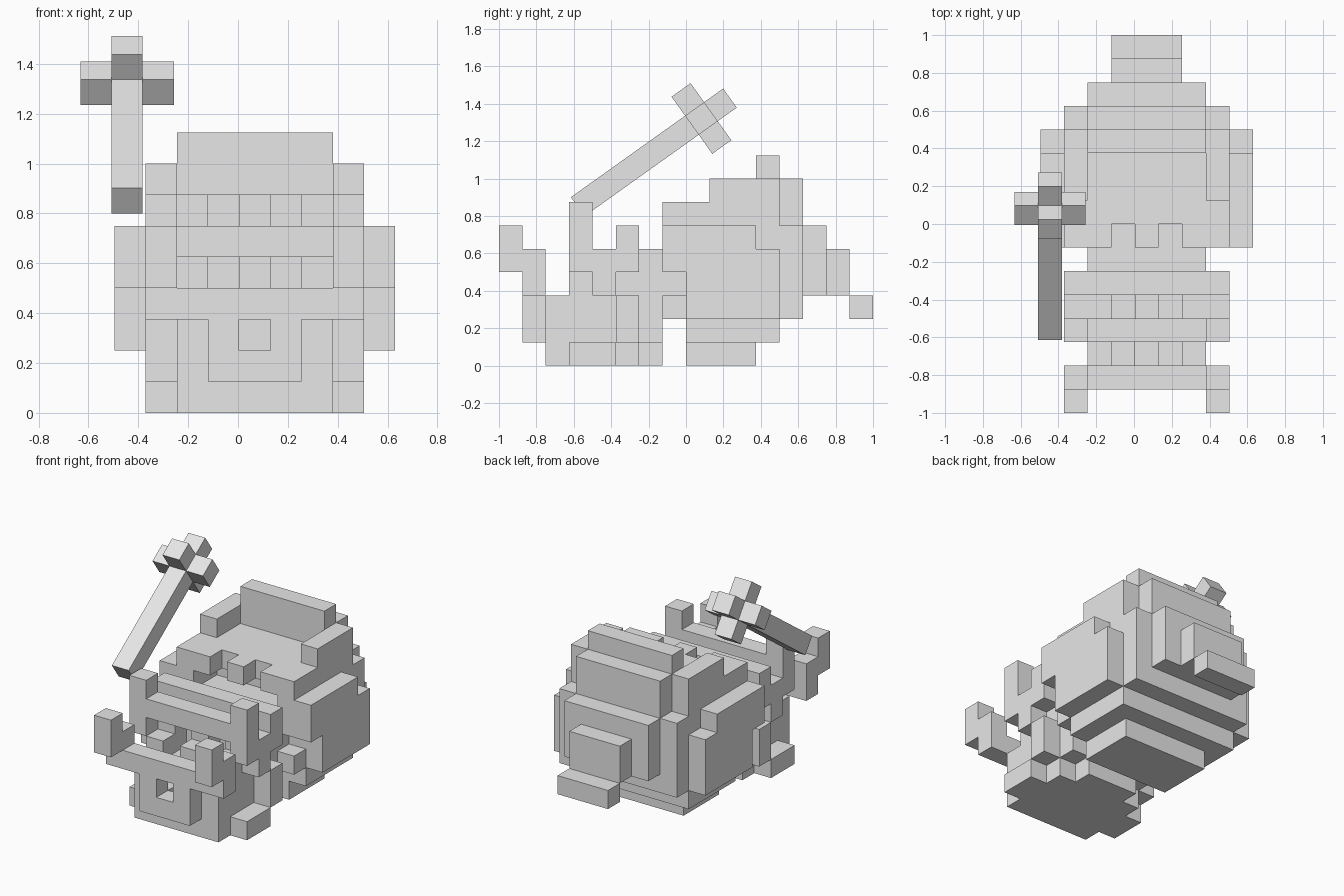
import bpy, bmesh, math
from mathutils import Vector, Matrix

cube = bpy.data.objects.get("Cube")
if cube:
    bpy.data.objects.remove(cube, do_unlink=True)

U = 0.125          # size of one block
X0 = -0.495        # x of block column 0

grey = bpy.data.materials.new("light grey")
grey.use_nodes = True
grey.diffuse_color = (0.8, 0.8, 0.8, 1)
grey.node_tree.nodes["Principled BSDF"].inputs["Base Color"].default_value = (0.8, 0.8, 0.8, 1)


def cells(box):
    """All block cells in a box (i0, i1, j0, j1, k0, k1)."""
    i0, i1, j0, j1, k0, k1 = box
    return {(i, j, k) for i in range(i0, i1) for j in range(j0, j1) for k in range(k0, k1)}


def sides(*r):
    """The same box on both flanks (columns 0-8 mirror about the middle)."""
    return [r, (9 - r[1], 9 - r[0]) + r[2:]]


def block_part(name, boxes, cuts=(), origin=(X0, 0, 0), matrix=None):
    """One clean mesh from added and removed boxes: only exposed faces are made."""
    solid = set().union(*map(cells, boxes))
    for c in cuts:
        solid -= cells(c)
    bm = bmesh.new()
    cache = {}

    def vert(p):
        if p not in cache:
            cache[p] = bm.verts.new(Vector(origin) + Vector(p) * U)
        return cache[p]

    for c in solid:
        for axis in range(3):
            a, b = (axis + 1) % 3, (axis + 2) % 3
            for s in (0, 1):
                n = list(c)
                n[axis] += 2 * s - 1
                if tuple(n) in solid:
                    continue
                quad = []
                for da, db in ((0, 0), (1, 0), (1, 1), (0, 1)):
                    p = list(c)
                    p[axis] += s
                    p[a] += da
                    p[b] += db
                    quad.append(vert(tuple(p)))
                bm.faces.new(quad if s else quad[::-1])
    bmesh.ops.dissolve_limit(bm, angle_limit=0.01, verts=bm.verts[:], edges=bm.edges[:])
    if matrix:
        bm.transform(matrix)
    mesh = bpy.data.meshes.new(name)
    bm.to_mesh(mesh)
    bm.free()
    mesh.materials.append(grey)
    obj = bpy.data.objects.new(name, mesh)
    bpy.context.collection.objects.link(obj)
    return obj


# Shell: stepped underside, main bulk, rear plate, raised rim and top ridge
block_part("shell", [
    (2, 7, 0, 3, 0, 1),
    (1, 8, 0, 4, 1, 2),
    (1, 8, -1, 4, 2, 7),
    (1, 8, 4, 5, 2, 6),
    (2, 7, 4, 5, 2, 8),
    (2, 7, 3, 4, 7, 9),
    *sides(1, 2, 1, 4, 7, 8),
], cuts=[
    (2, 7, -1, 1, 5, 6),            # neck opening under the lip
    *sides(3, 4, -1, 0, 6, 7),      # notches in the lip
    *sides(1, 2, -1, 0, 3, 4),
])

# Side plates
for name, col in (("right_side_plate", 0), ("left_side_plate", 8)):
    block_part(name, [
        (col, col + 1, -1, 3, 4, 6),
        (col, col + 1, 0, 4, 2, 5),
    ])

# Tail stepping down at the back
block_part("tail", [
    (2, 7, 5, 6, 3, 6),
    (3, 6, 6, 7, 3, 5),
    (3, 6, 7, 8, 2, 3),
])

# Lower base under the head
block_part("head_base", [
    (2, 7, -6, -2, 0, 1),
    (1, 8, -5, -3, 0, 1),
    (3, 6, -2, -1, 0, 1),
    *sides(2, 4, -6, -5, 1, 2),
])

# Head core with neck, cheeks, eye sockets and rear crest
block_part("head", [
    (2, 7, -5, -1, 1, 4),
    (2, 7, -4, -1, 4, 5),
    (1, 8, -4, -3, 4, 5),
    (1, 8, -3, -2, 4, 6),
    *sides(1, 2, -4, -3, 3, 4),
    *sides(1, 2, -3, -2, 1, 3),
], cuts=[
    *sides(3, 4, -5, -3, 3, 5),
])

# Crossbar with two upright arms
block_part("arms_and_crossbar", [
    (2, 7, -5, -4, 5, 6),
    *sides(1, 2, -5, -4, 4, 7),
])

# Snout with nostril hole, brow bar and horns
block_part("snout", [
    (3, 6, -7, -6, 1, 3),
    *sides(2, 3, -6, -5, 2, 3),
    (1, 8, -7, -6, 3, 4),
], cuts=[(4, 5, -7, -6, 2, 3)])
for name, col in (("right_horn", 1), ("left_horn", 7)):
    block_part(name, [
        (col, col + 1, -8, -6, 4, 5),
        (col, col + 1, -8, -7, 5, 6),
    ])

# Hammer: shaft with a three-way cross head, tilted up and back
tilt = Matrix.Translation((-0.445, -0.579, 0.85)) @ Matrix.Rotation(math.radians(35.5), 4, 'X')
block_part("hammer", [
    (0, 1, 0, 8, 0, 1),
    (-1, 2, 6, 7, 0, 1),
    (0, 1, 6, 7, -1, 2),
], origin=(-U / 2, 0, -U / 2), matrix=tilt)
